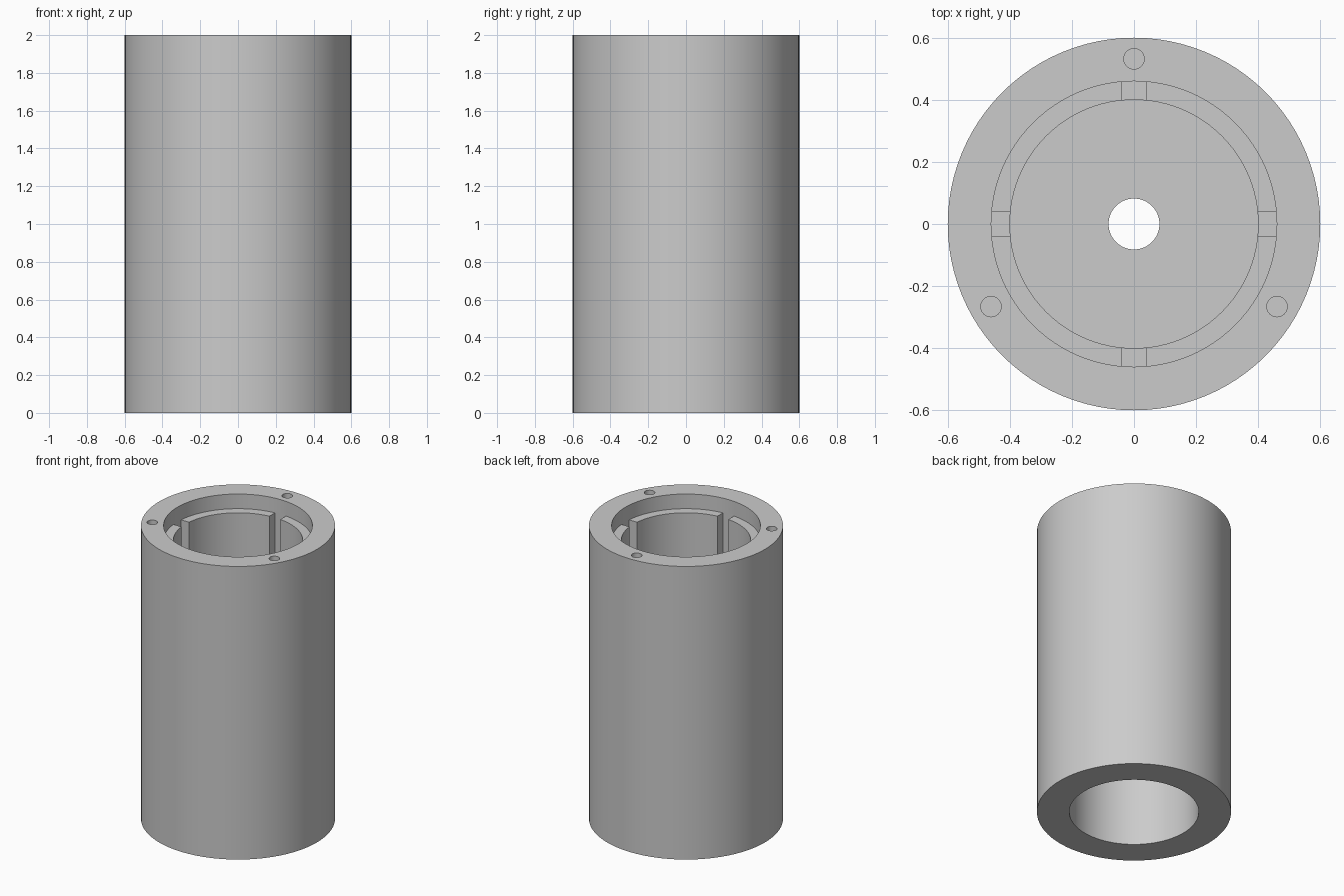
import bpy, bmesh, math
from mathutils import Matrix, Vector

if "Cube" in bpy.data.objects:
    bpy.data.objects.remove(bpy.data.objects["Cube"], do_unlink=True)

SEGMENTS = 96
OUTER, BORE, RECESS, CENTRE_HOLE = 0.6, 0.4, 0.46, 0.082
TOP, LEDGE, WEB_TOP, WEB_BOTTOM, SLOT_FLOOR = 2.0, 1.9, 1.0, 0.9, 1.2

grey = bpy.data.materials.new("plain grey")
grey.use_nodes = True
grey.diffuse_color = (0.6, 0.6, 0.6, 1)
grey.node_tree.nodes["Principled BSDF"].inputs["Base Color"].default_value = (0.6, 0.6, 0.6, 1)


def add_object(name, bm):
    bmesh.ops.recalc_face_normals(bm, faces=bm.faces)
    mesh = bpy.data.meshes.new(name)
    bm.to_mesh(mesh)
    bm.free()
    mesh.materials.append(grey)
    obj = bpy.data.objects.new(name, mesh)
    bpy.context.collection.objects.link(obj)
    return obj


# Housing: closed section turned about z, with a pierced web inside
section = [(OUTER, 0), (OUTER, TOP), (RECESS, TOP), (RECESS, LEDGE),
           (BORE, LEDGE), (BORE, WEB_TOP), (CENTRE_HOLE, WEB_TOP),
           (CENTRE_HOLE, WEB_BOTTOM), (BORE, WEB_BOTTOM), (BORE, 0)]
bm = bmesh.new()
rings = []
for i in range(SEGMENTS):
    a = math.tau * i / SEGMENTS
    rings.append([bm.verts.new((r * math.cos(a), r * math.sin(a), z)) for r, z in section])
for i, ring in enumerate(rings):
    following = rings[(i + 1) % SEGMENTS]
    for j in range(len(section)):
        k = (j + 1) % len(section)
        bm.faces.new((ring[j], following[j], following[k], ring[k]))
housing = add_object("housing", bm)

# Cutter for the four guide slots and three screw holes
bm = bmesh.new()
slot_top = LEDGE + 0.01
for i in range(4):
    place = (Matrix.Rotation(i * math.pi / 2, 4, "Z")
             @ Matrix.Translation(((0.3 + RECESS) / 2, 0, (SLOT_FLOOR + slot_top) / 2))
             @ Matrix.Diagonal((RECESS - 0.3, 0.082, slot_top - SLOT_FLOOR, 1)))
    bmesh.ops.create_cube(bm, size=1, matrix=place)
for i in range(3):
    a = math.pi / 2 + i * math.tau / 3
    place = Matrix.Translation(Vector((math.cos(a), math.sin(a), 0)) * 0.532 + Vector((0, 0, TOP)))
    bmesh.ops.create_cone(bm, cap_ends=True, segments=32, radius1=0.033,
                          radius2=0.033, depth=0.5, matrix=place)
cutter = add_object("slot_and_hole_cutter", bm)
cutter.hide_render = True

# Cut, then smooth the round walls
cut = housing.modifiers.new("slots and holes", "BOOLEAN")
cut.operation = "DIFFERENCE"
cut.solver = "EXACT"
cut.object = cutter
bpy.ops.object.select_all(action="DESELECT")
bpy.context.view_layer.objects.active = housing
housing.select_set(True)
bpy.ops.object.modifier_apply(modifier=cut.name)
bpy.data.objects.remove(cutter, do_unlink=True)
bpy.ops.object.shade_smooth_by_angle(angle=math.radians(30))
